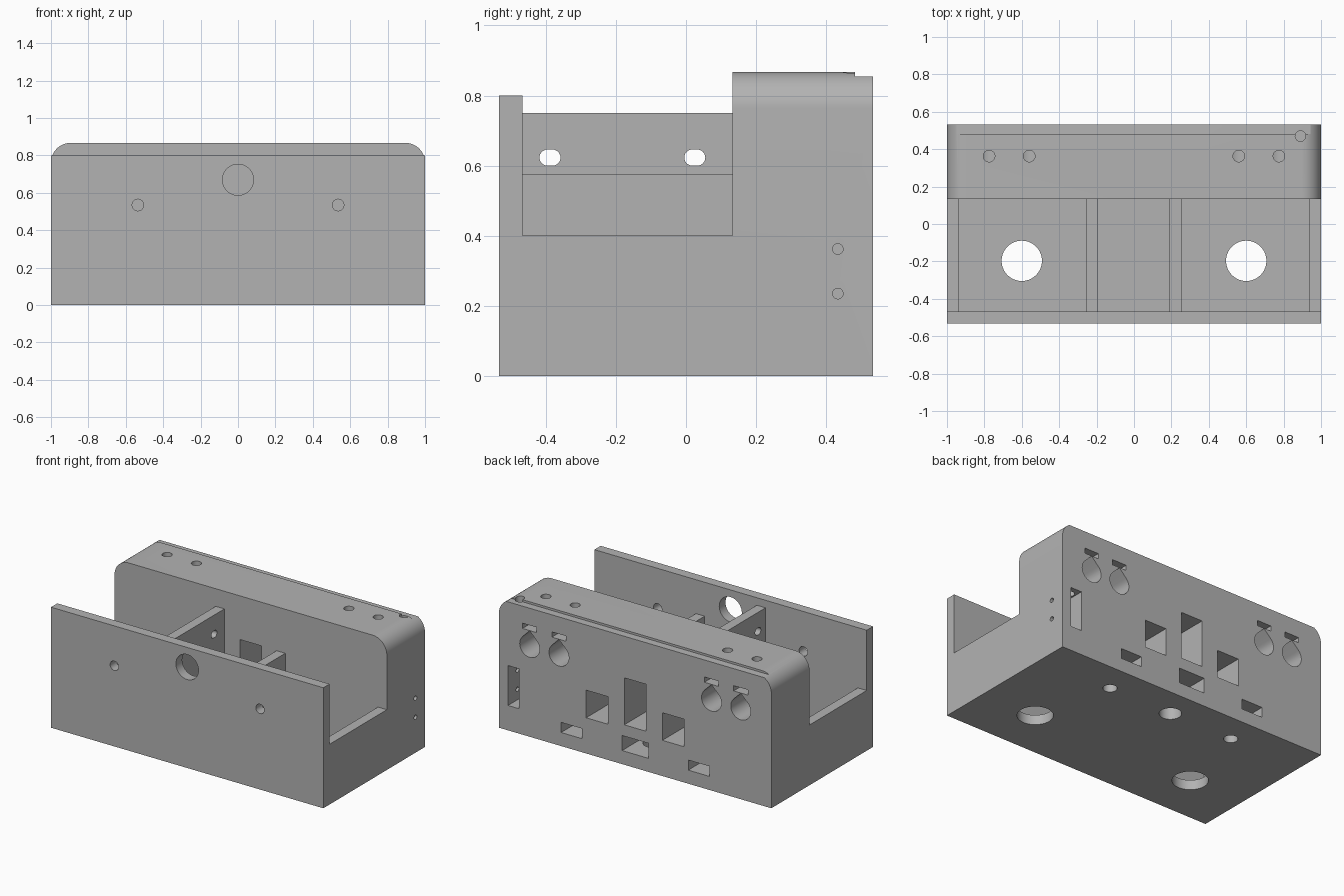
import bpy, bmesh, math

old = bpy.data.objects.get("Cube")
if old:
    bpy.data.objects.remove(old, do_unlink=True)

grey = bpy.data.materials.new("plain grey")
grey.use_nodes = True
grey.diffuse_color = (0.45, 0.45, 0.45, 1)
grey.node_tree.nodes["Principled BSDF"].inputs["Base Color"].default_value = grey.diffuse_color

# Main dimensions
BACK, FRONT = 0.533, -0.533
INNER_FRONT, INNER_BACK = -0.467, 0.133
WALL, FLOOR, TOP = 0.935, 0.065, 0.867


# 2D outlines
def rect(a0, a1, b0, b1):
    return [(a0, b0), (a1, b0), (a1, b1), (a0, b1)]


def circle(a, b, r, n=40):
    return [(a + r * math.cos(2 * math.pi * i / n), b + r * math.sin(2 * math.pi * i / n))
            for i in range(n)]


def teardrop(a, b, r, n=30):
    # Round below, drawn to a point above
    arc = [math.radians(135 + 270 * i / n) for i in range(n + 1)]
    return [(a + r * math.cos(t), b + r * math.sin(t)) for t in arc] + [(a, b + r * 1.414)]


def stadium(a, b, half, r, n=12):
    pts = []
    for side, start in ((1, -90), (-1, 90)):
        for i in range(n + 1):
            t = math.radians(start + 180 * i / n)
            pts.append((a + side * (half - r) + r * math.cos(t), b + r * math.sin(t)))
    return pts


# Extrude an outline along an axis
def prism(name, pts, axis, lo, hi):
    place = {"X": lambda a, b, c: (c, a, b),
             "Y": lambda a, b, c: (a, c, b),
             "Z": lambda a, b, c: (a, b, c)}[axis]
    bm = bmesh.new()
    ends = [[bm.verts.new(place(a, b, c)) for a, b in pts] for c in (lo, hi)]
    for ring in ends:
        bm.faces.new(ring)
    n = len(pts)
    for i in range(n):
        j = (i + 1) % n
        bm.faces.new((ends[0][i], ends[0][j], ends[1][j], ends[1][i]))
    bmesh.ops.recalc_face_normals(bm, faces=bm.faces)
    mesh = bpy.data.meshes.new(name)
    bm.to_mesh(mesh)
    bm.free()
    mesh.materials.append(grey)
    obj = bpy.data.objects.new(name, mesh)
    bpy.context.collection.objects.link(obj)
    return obj


def activate(obj):
    bpy.ops.object.select_all(action="DESELECT")
    obj.select_set(True)
    bpy.context.view_layer.objects.active = obj


def cut(target, pts, axis, lo, hi):
    cutter = prism("cutter", pts, axis, lo, hi)
    cutter.hide_render = True
    mod = target.modifiers.new("cut", "BOOLEAN")
    mod.operation = "DIFFERENCE"
    mod.solver = "EXACT"
    mod.object = cutter
    activate(target)
    bpy.ops.object.modifier_apply(modifier=mod.name)
    bpy.data.objects.remove(cutter, do_unlink=True)


# Housing: stepped side profile with rounded upper ends on the back block
side = [(FRONT, 0), (BACK, 0), (BACK, TOP), (INNER_BACK, TOP), (INNER_BACK, 0.4),
        (INNER_FRONT, 0.4), (INNER_FRONT, 0.8), (FRONT, 0.8)]
housing = prism("housing", side, "X", -1, 1)
bm = bmesh.new()
bm.from_mesh(housing.data)
ends = [e for e in bm.edges if all(v.co.z > 0.85 for v in e.verts)
        and abs(e.verts[0].co.x - e.verts[1].co.x) < 0.01]
bmesh.ops.bevel(bm, geom=ends, offset=0.105, segments=14, profile=0.5, affect="EDGES")
bm.to_mesh(housing.data)
bm.free()

# Open tray and its floor holes
cut(housing, rect(-WALL, WALL, INNER_FRONT, INNER_BACK), "Z", FLOOR, 0.5)
for s in (-1, 1):
    cut(housing, circle(s * 0.6, -0.197, 0.108), "Z", -0.1, 0.2)

# Front wall holes
cut(housing, circle(0, 0.67, 0.083), "Y", -0.6, -0.4)
for s in (-1, 1):
    cut(housing, circle(s * 0.535, 0.535, 0.031), "Y", -0.6, -0.4)

# Step along the top rear edge
cut(housing, rect(-0.95, 0.945, 0.482, 0.6), "Z", 0.853, 1)

# Cable openings through the back block
cut(housing, rect(-0.08, 0.08, 0.265, 0.577), "Y", 0, 0.6)
for s in (-1, 1):
    a, b = sorted((s * 0.2, s * 0.36))
    cut(housing, rect(a, b, 0.237, 0.42), "Y", 0, 0.6)

# Low rear pockets with mounting holes from below
for x, half, top, r in ((0, 0.096, 0.19, 0.067), (0.467, 0.077, 0.157, 0.043),
                        (-0.467, 0.077, 0.157, 0.043)):
    cut(housing, rect(x - half, x + half, 0.09, top), "Y", 0.25, 0.6)
    cut(housing, circle(x, 0.335, r), "Z", -0.1, 0.12)

# Teardrop bores, nut slots and screw holes
for x in (-0.775, -0.56, 0.56, 0.775):
    cut(housing, teardrop(x, 0.6, 0.073), "Y", 0.28, 0.6)
    cut(housing, rect(x - 0.052, x + 0.052, 0.705, 0.74), "Y", 0.3, 0.6)
    cut(housing, circle(x, 0.363, 0.031), "Z", 0.62, 1)

# Side connector pocket, its side holes and its hole from the top
cut(housing, rect(0.853, 0.934, 0.165, 0.43), "Y", 0.34, 0.6)
for z in (0.235, 0.362):
    cut(housing, circle(0.433, z, 0.015), "X", 0.9, 1.1)
cut(housing, circle(0.89, 0.47, 0.028), "Z", 0.4, 1)

# Tall and short ribs across the tray
tall_rib = prism("tall_rib", rect(INNER_FRONT, INNER_BACK, FLOOR, 0.75), "X", -0.257, -0.193)
short_rib = prism("short_rib", rect(INNER_FRONT, INNER_BACK, FLOOR, 0.575), "X", 0.19, 0.254)
for y in (-0.388, 0.025):
    cut(tall_rib, stadium(y, 0.623, 0.03, 0.023), "X", -0.4, -0.1)

for obj in (housing, tall_rib, short_rib):
    activate(obj)
    bpy.ops.object.shade_smooth_by_angle(angle=math.radians(30))
